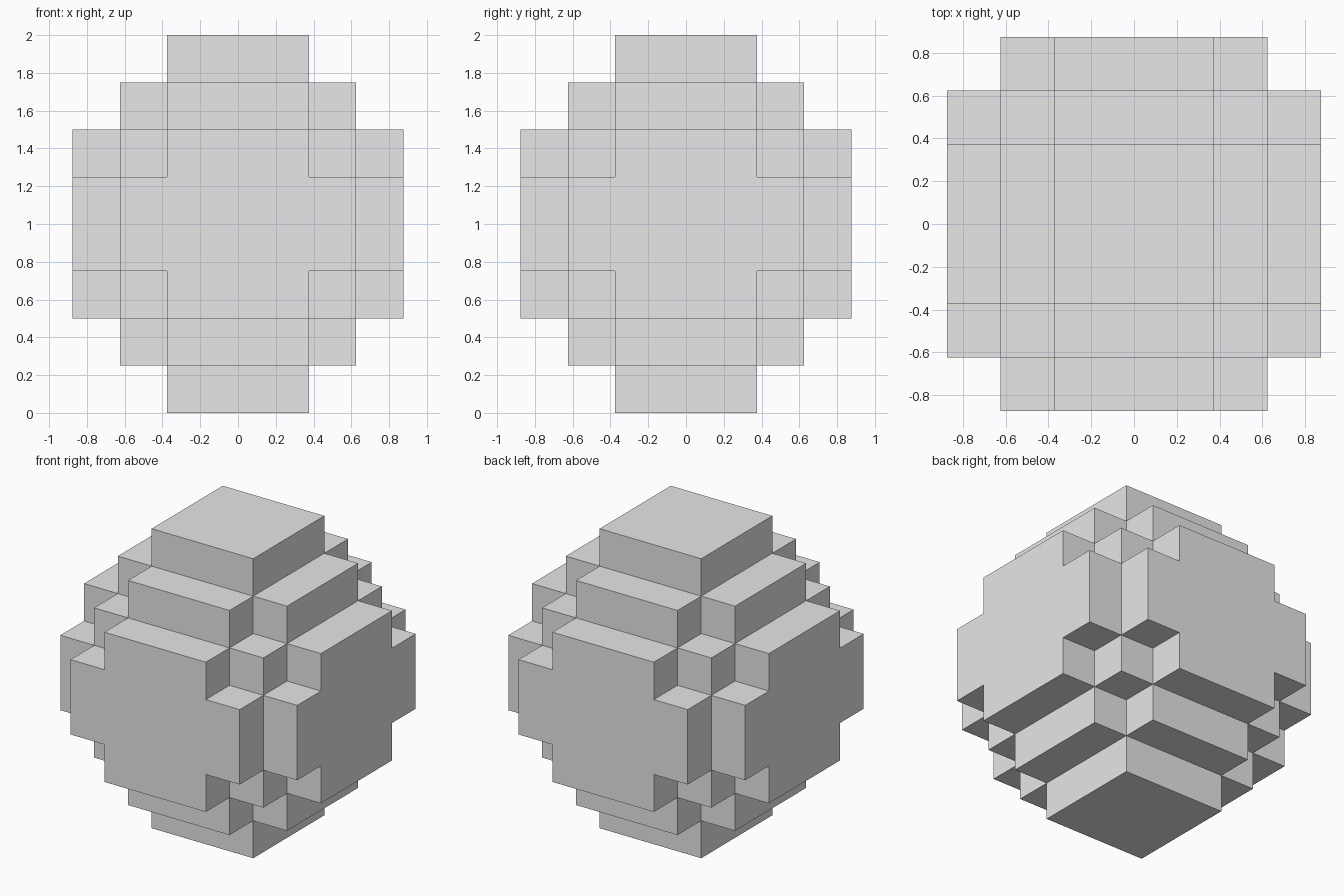
import bpy
import bmesh
import math
from mathutils import Vector

cube = bpy.data.objects.get("Cube")
if cube:
    bpy.data.objects.remove(cube, do_unlink=True)

# Step boundaries measured outward from the centre
SIDE = [0.375, 0.625, 0.875]
TALL = [0.25, 0.5, 0.75, 1.0]


def spans(steps):
    """Cells along one axis as (signed step, low, high); step 0 is the middle."""
    cells = [(0, -steps[0], steps[0])]
    for i in range(1, len(steps)):
        cells.append((i, steps[i - 1], steps[i]))
        cells.append((-i, -steps[i], -steps[i - 1]))
    return cells


# Blocks whose combined step distance stays inside the rounded shape
solid = {}
for i, x0, x1 in spans(SIDE):
    for j, y0, y1 in spans(SIDE):
        for k, z0, z1 in spans(TALL):
            if abs(i) + abs(j) + abs(k) <= 3:
                solid[i, j, k] = (Vector((x0, y0, z0)), Vector((x1, y1, z1)))

# Outer skin: only faces with no neighbouring block
bm = bmesh.new()
for cell, (low, high) in solid.items():
    for axis in range(3):
        for sign in (-1, 1):
            beside = list(cell)
            beside[axis] += sign
            if tuple(beside) in solid:
                continue
            u, v = (axis + 1) % 3, (axis + 2) % 3
            ring = []
            for a, b in ((low, low), (high, low), (high, high), (low, high)):
                p = Vector()
                p[axis] = (high if sign > 0 else low)[axis]
                p[u], p[v] = a[u], b[v]
                ring.append(bm.verts.new(p + Vector((0, 0, 1))))
            bm.faces.new(ring if sign > 0 else ring[::-1])

# Weld and merge the flat areas
bmesh.ops.remove_doubles(bm, verts=bm.verts[:], dist=0.0001)
bmesh.ops.dissolve_limit(bm, angle_limit=math.radians(1),
                         verts=bm.verts[:], edges=bm.edges[:])
mesh = bpy.data.meshes.new("stepped_boulder")
bm.to_mesh(mesh)
bm.free()

# Plain grey
grey = bpy.data.materials.new("light_grey")
grey.use_nodes = True
colour = (0.8, 0.8, 0.8, 1)
grey.diffuse_color = colour
grey.node_tree.nodes["Principled BSDF"].inputs["Base Color"].default_value = colour
mesh.materials.append(grey)

boulder = bpy.data.objects.new("stepped_boulder", mesh)
bpy.context.collection.objects.link(boulder)
